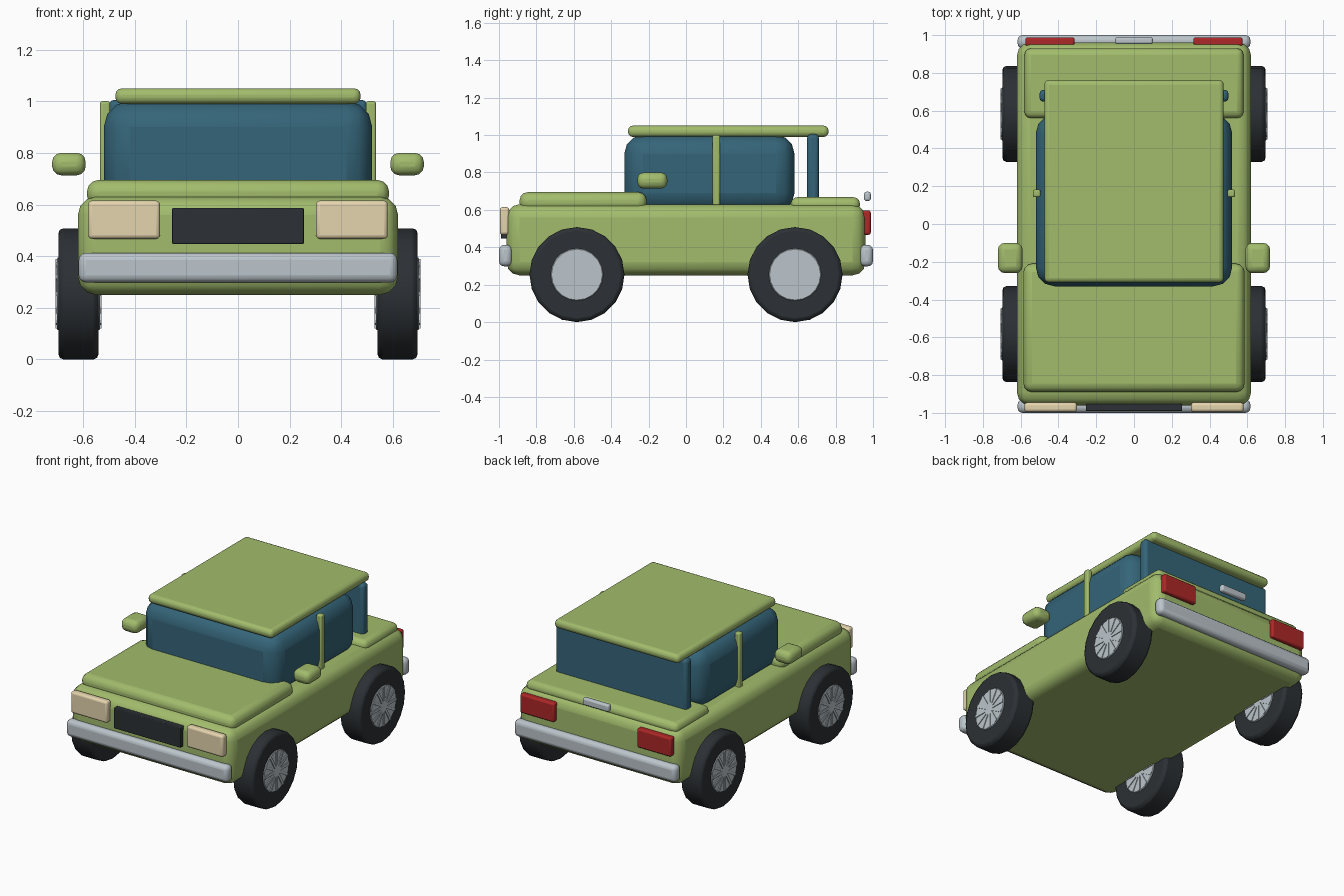
import bpy, bmesh
from math import pi, cos, sin
from mathutils import Matrix, Vector

if "Cube" in bpy.data.objects:
    bpy.data.objects.remove(bpy.data.objects["Cube"])


def mat(name, rgb):
    m = bpy.data.materials.new(name)
    m.diffuse_color = (*rgb, 1)
    m.use_nodes = True
    m.node_tree.nodes["Principled BSDF"].inputs["Base Color"].default_value = m.diffuse_color
    return m


GREEN = mat("green paint", (0.36, 0.50, 0.15))
GLASS = mat("blue glass", (0.035, 0.13, 0.19))
CHROME = mat("chrome", (0.50, 0.56, 0.60))
RUBBER = mat("rubber", (0.025, 0.03, 0.035))
CREAM = mat("cream lamp", (0.78, 0.66, 0.42))
RED = mat("red lamp", (0.42, 0.02, 0.02))


def finish(name, bm, material, bevel=0, segments=3):
    me = bpy.data.meshes.new(name)
    bm.to_mesh(me)
    bm.free()
    ob = bpy.data.objects.new(name, me)
    bpy.context.collection.objects.link(ob)
    me.materials.append(material)
    if bevel:
        mod = ob.modifiers.new("bevel", 'BEVEL')
        mod.width, mod.segments = bevel, segments
        mod.limit_method = 'ANGLE'
    bpy.context.view_layer.objects.active = ob
    ob.select_set(True)
    bpy.ops.object.shade_smooth_by_angle(angle=0.6)
    ob.select_set(False)
    return ob


def box(name, x, y, z, material, bevel, segments=3):
    """Rounded box from (min, max) ranges."""
    bm = bmesh.new()
    bmesh.ops.create_cube(bm, size=1)
    for v in bm.verts:
        v.co = Vector([(r[0] + r[1]) / 2 + c * (r[1] - r[0])
                       for r, c in zip((x, y, z), v.co)])
    return finish(name, bm, material, bevel, segments)


def pair(name, x, y, z, material, bevel):
    box("right_" + name, x, y, z, material, bevel)
    box("left_" + name, (-x[1], -x[0]), y, z, material, bevel)


def disc(bm, radius, x0, x1, sides):
    """Cylinder along the x axis."""
    m = Matrix.Translation(((x0 + x1) / 2, 0, 0)) @ Matrix.Rotation(pi / 2, 4, 'Y')
    bmesh.ops.create_cone(bm, cap_ends=True, segments=sides, radius1=radius,
                          radius2=radius, depth=x1 - x0, matrix=m)


# Body, bonnet and rear deck
box("body", (-.62, .62), (-.96, .96), (.25, .63), GREEN, .07)
box("bonnet", (-.585, .585), (-.89, -.21), (.59, .695), GREEN, .045)
box("rear_deck", (-.58, .58), (.56, .93), (.59, .668), GREEN, .035)

# Cabin glass, rear window, roof and pillars
box("cabin_glass", (-.52, .52), (-.33, .58), (.59, 1.0), GLASS, .1)
box("rear_window", (-.50, .50), (.648, .71), (.60, 1.005), GLASS, .02)
box("roof", (-.475, .475), (-.31, .762), (.99, 1.05), GREEN, .025)
pair("door_pillar", (.495, .535), (.142, .182), (.60, 1.0), GREEN, .01)
pair("mirror", (.59, .72), (-.26, -.10), (.713, .80), GREEN, .035)

# Front and rear fittings
box("front_bumper", (-.617, .617), (-1.0, -.93), (.298, .413), CHROME, .028)
box("rear_bumper", (-.617, .617), (.93, 1.0), (.298, .413), CHROME, .028)
box("grille", (-.255, .255), (-.99, -.94), (.447, .587), RUBBER, .005)
pair("headlight", (.302, .58), (-.995, -.945), (.467, .615), CREAM, .015)
pair("tail_light", (.315, .575), (.94, .988), (.467, .597), RED, .012)
box("tailgate_handle", (-.10, .10), (.952, .988), (.648, .697), CHROME, .012)

# Wheels: tyre, hub disc and thin spokes on both faces
for side, sx in (("right", 1), ("left", -1)):
    for end, y in (("front", -.583), ("rear", .583)):
        name = f"{end}_{side}_"
        place = Vector((sx * .618, y, .254))
        bm = bmesh.new()
        disc(bm, .254, -.078, .078, 20)
        finish(name + "tyre", bm, RUBBER, .02, 2).location = place
        bm = bmesh.new()
        disc(bm, .14, -.084, .084, 20)
        finish(name + "rim", bm, CHROME, .004, 1).location = place
        bm = bmesh.new()
        for i in range(6):
            m = Matrix.Rotation(i * pi / 6, 4, 'X') @ Matrix.Diagonal((.178, .018, .27, 1))
            bmesh.ops.create_cube(bm, size=1, matrix=m)
        finish(name + "spokes", bm, CHROME).location = place
